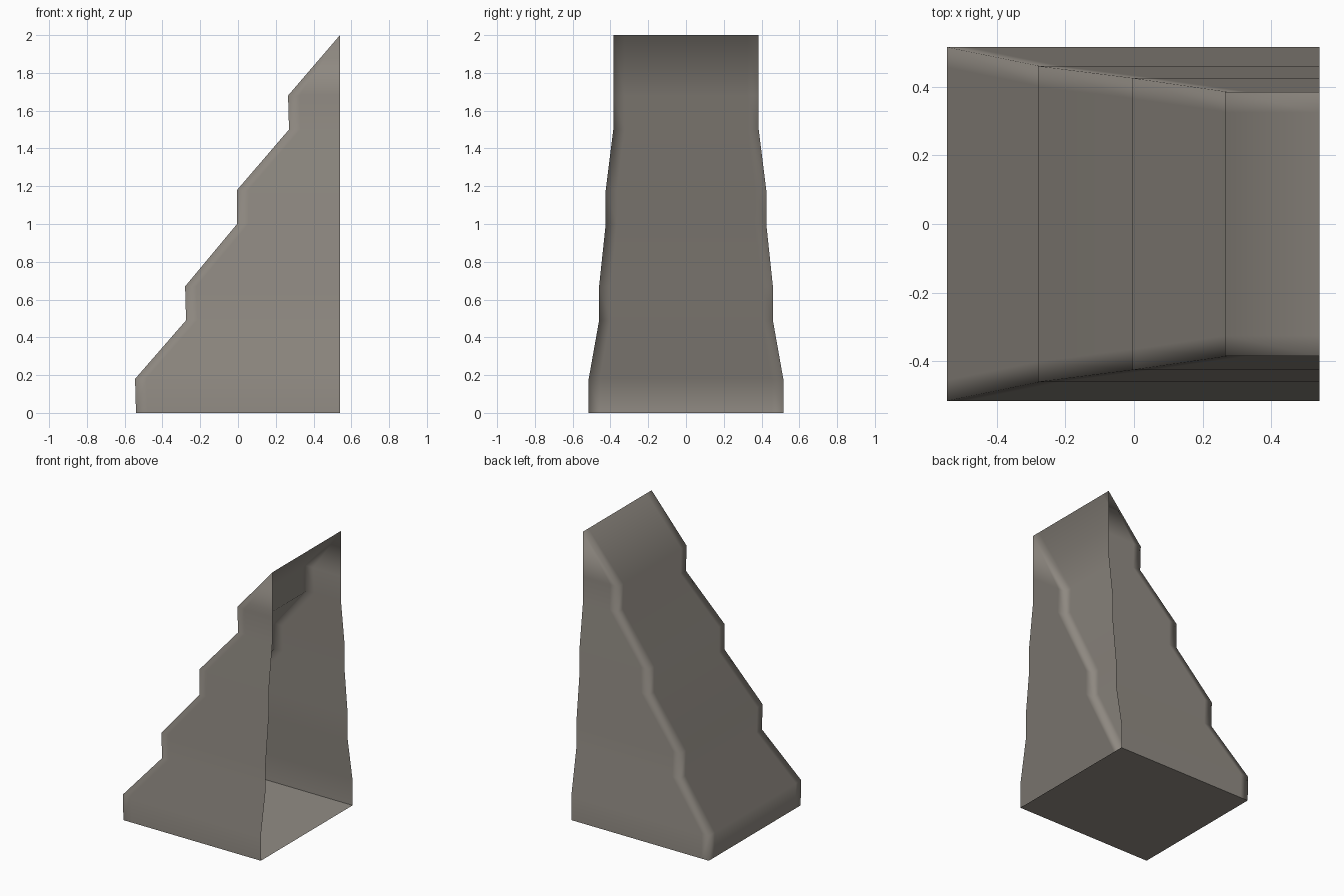
import bpy, bmesh

if "Cube" in bpy.data.objects:
    bpy.data.objects.remove(bpy.data.objects["Cube"])

mat = bpy.data.materials.new("warm grey")
mat.diffuse_color = (0.287, 0.262, 0.231, 1)
mat.use_nodes = True
mat.node_tree.nodes["Principled BSDF"].inputs["Base Color"].default_value = mat.diffuse_color

BACK = 0.54    # x of the open end
RIM = 0.06     # support loop distance beside the corner edges

# height, x of the sloping edge, half width
levels = [(0.00, -0.54, 0.515), (0.18, -0.545, 0.515),
          (0.49, -0.275, 0.46), (0.67, -0.28, 0.46),
          (1.00, -0.005, 0.425), (1.18, -0.005, 0.425),
          (1.50, 0.27, 0.385), (1.68, 0.265, 0.385),
          (2.00, 0.54, 0.385)]


def finish(bm, name, smooth):
    bmesh.ops.dissolve_degenerate(bm, edges=bm.edges, dist=1e-4)
    mesh = bpy.data.meshes.new(name)
    for f in bm.faces:
        f.smooth = smooth
    bm.to_mesh(mesh)
    bm.free()
    mesh.materials.append(mat)
    obj = bpy.data.objects.new(name, mesh)
    bpy.context.collection.objects.link(obj)


# stepped shell: U-shaped sections stacked upwards, open towards +x
bm = bmesh.new()
rows = []
for z, x, w in levels:
    near = min(x + RIM, BACK)
    section = [(BACK, -w), (near, -w), (x, -w), (x, -w + RIM),
               (x, w - RIM), (x, w), (near, w), (BACK, w)]
    rows.append([bm.verts.new((px, py, z)) for px, py in section])
for low, high in zip(rows, rows[1:]):
    for i in range(len(low) - 1):
        bm.faces.new((low[i + 1], low[i], high[i], high[i + 1]))
finish(bm, "stepped_shell", True)

# floor plate, separate so its border stays sharp
bm = bmesh.new()
_, x, w = levels[0]
bm.faces.new([bm.verts.new(p) for p in
              ((x, -w, 0), (x, w, 0), (BACK, w, 0), (BACK, -w, 0))])
finish(bm, "floor", False)
